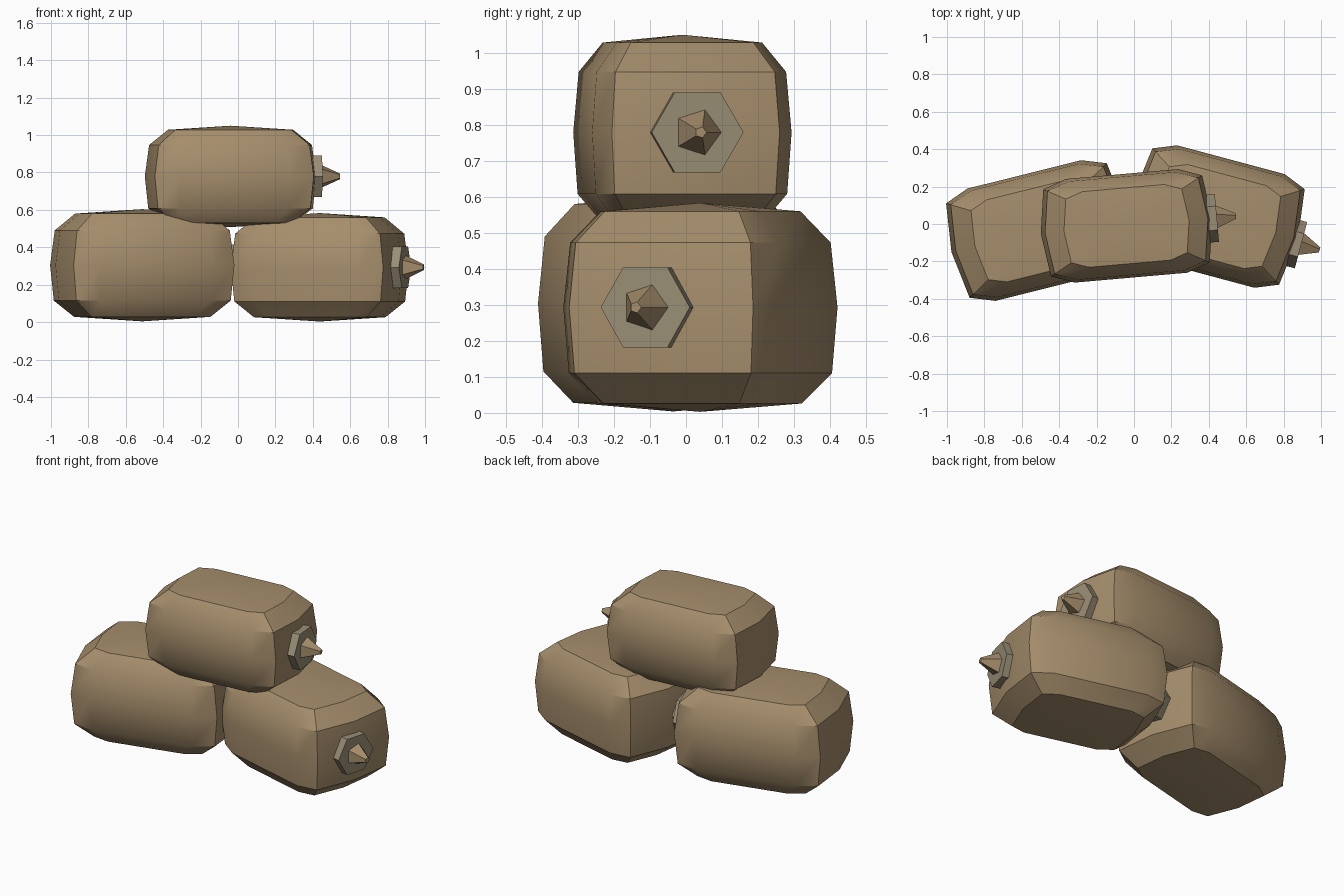
import bpy, bmesh, math
from mathutils import Matrix, Vector

if "Cube" in bpy.data.objects:
    bpy.data.objects.remove(bpy.data.objects["Cube"])


def material(name, rgb):
    m = bpy.data.materials.new(name)
    m.diffuse_color = (*rgb, 1)
    m.use_nodes = True
    m.node_tree.nodes["Principled BSDF"].inputs["Base Color"].default_value = m.diffuse_color
    return m


burlap = material("burlap", (0.38, 0.27, 0.15))
rope = material("rope", (0.32, 0.27, 0.18))


def finish(name, bm, mat, world, angle):
    bmesh.ops.recalc_face_normals(bm, faces=bm.faces)
    mesh = bpy.data.meshes.new(name)
    bm.to_mesh(mesh)
    bm.free()
    mesh.materials.append(mat)
    ob = bpy.data.objects.new(name, mesh)
    bpy.context.collection.objects.link(ob)
    ob.matrix_world = world
    bpy.ops.object.select_all(action='DESELECT')
    ob.select_set(True)
    bpy.context.view_layer.objects.active = ob
    if angle:
        bpy.ops.object.shade_smooth_by_angle(angle=math.radians(angle))
    return ob


def power(v, e):
    return math.copysign(abs(v) ** e, v)


# Ring profile of a stuffed sack: (height fraction, outline scale)
RINGS = [(-0.92, 0.74), (-0.63, 0.96), (0, 1), (0.62, 0.95), (0.92, 0.73)]
SIDES = 10


def sack(name, loc, yaw, length, width, height, knot_y=0.0):
    world = Matrix.Translation(loc) @ Matrix.Rotation(math.radians(yaw), 4, 'Z')

    # Plump body: boxy ten-sided rings closed by poles
    bm = bmesh.new()
    rings = []
    for h, s in RINGS:
        ring = []
        for i in range(SIDES):
            a = 2 * math.pi * i / SIDES
            ring.append(bm.verts.new((power(math.cos(a), 0.36) * length * s,
                                      power(math.sin(a), 0.36) * width * s,
                                      h * height)))
        rings.append(ring)
    low, high = bm.verts.new((0, 0, -height)), bm.verts.new((0, 0, height))
    for i in range(SIDES):
        j = (i + 1) % SIDES
        for a, b in zip(rings, rings[1:]):
            bm.faces.new((a[i], a[j], b[j], b[i]))
        bm.faces.new((low, rings[0][j], rings[0][i]))
        bm.faces.new((high, rings[-1][i], rings[-1][j]))
    finish(name, bm, burlap, world, 35)

    # Hexagonal tie around the mouth
    turn = Matrix.Rotation(math.pi / 2, 4, 'Y')
    bm = bmesh.new()
    bmesh.ops.create_cone(bm, cap_ends=True, segments=6, radius1=0.128,
                          radius2=0.128, depth=0.05,
                          matrix=Matrix.Translation((length, knot_y, 0)) @ turn)
    finish(name + "_tie", bm, rope, world, 0)

    # Gathered five-sided tuft of cloth
    bm = bmesh.new()
    bmesh.ops.create_cone(bm, cap_ends=True, segments=5, radius1=0.072,
                          radius2=0.016, depth=0.115,
                          matrix=Matrix.Translation((length + 0.07, knot_y, 0)) @ turn)
    finish(name + "_tuft", bm, burlap, world, 0)


sack("left_sack", (-0.512, -0.035, 0.304), 14, 0.478, 0.315, 0.300)
sack("right_sack", (0.437, 0.04, 0.293), -15, 0.455, 0.32, 0.290, -0.03)
sack("top_sack", (-0.04, -0.01, 0.779), 5, 0.46, 0.283, 0.271)
